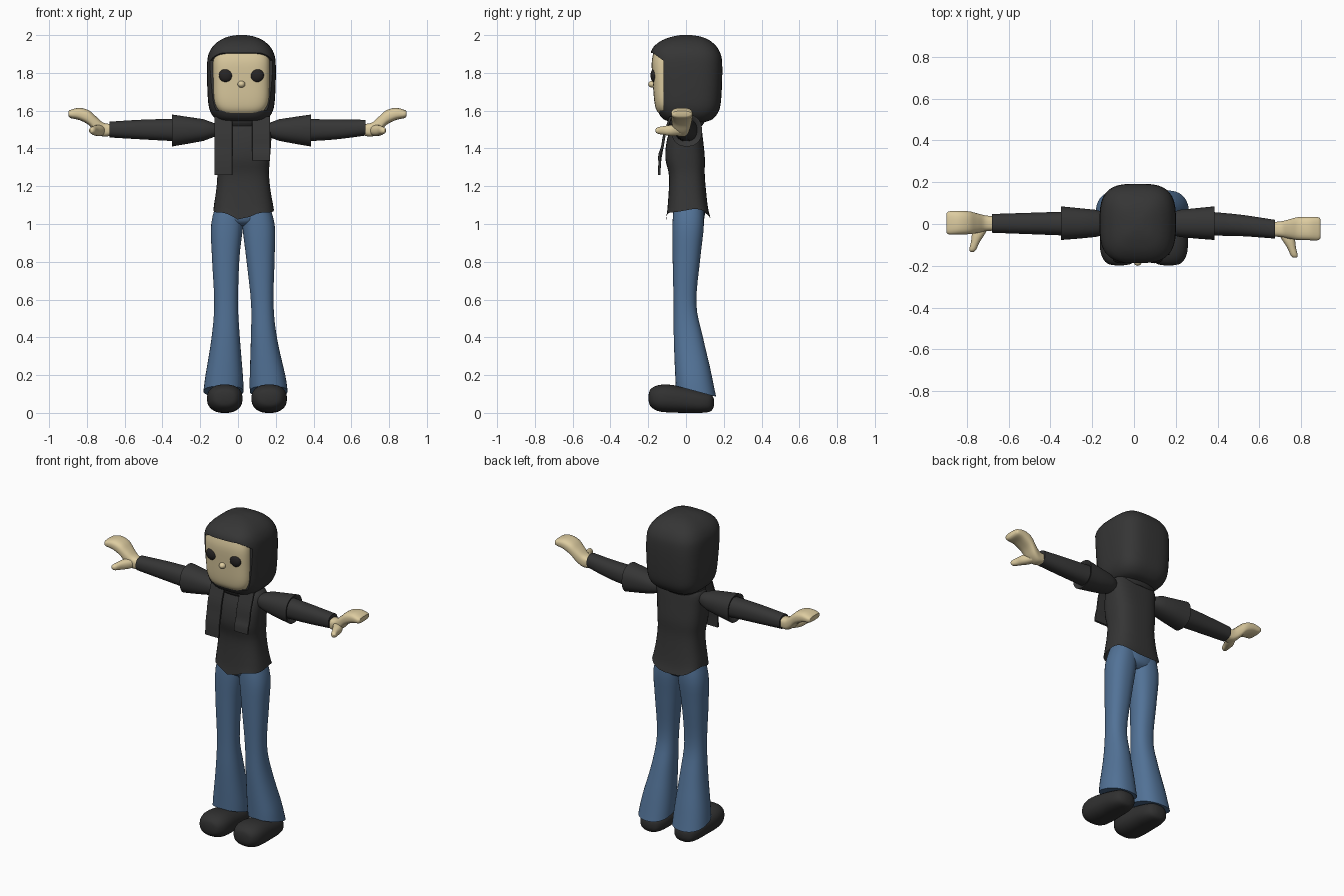
import bpy, bmesh, math
from mathutils import Vector

if "Cube" in bpy.data.objects:
    bpy.data.objects.remove(bpy.data.objects["Cube"])


def material(name, rgb):
    m = bpy.data.materials.new(name)
    m.diffuse_color = (*rgb, 1)
    m.use_nodes = True
    m.node_tree.nodes["Principled BSDF"].inputs["Base Color"].default_value = m.diffuse_color
    return m


BLACK = material("charcoal cloth", (0.036, 0.036, 0.036))
SHOE = material("shoe black", (0.03, 0.03, 0.03))
DENIM = material("denim blue", (0.085, 0.17, 0.31))
SKIN = material("skin", (0.72, 0.60, 0.35))
EYE = material("eye black", (0.02, 0.018, 0.018))


def spline(rings, steps):
    """Catmull-Rom through the ring parameters."""
    if steps == 1:
        return rings
    out = []
    for i in range(len(rings) - 1):
        a, b = rings[max(i - 1, 0)], rings[i]
        c, d = rings[i + 1], rings[min(i + 2, len(rings) - 1)]
        for k in range(steps):
            t = k / steps
            out.append([0.5 * (2 * q + (r - p) * t + (2 * p - 5 * q + 4 * r - s) * t * t
                               + (3 * q - p - 3 * r + s) * t ** 3)
                        for p, q, r, s in zip(a, b, c, d)])
    return out + [rings[-1]]


def loft(name, rings, mat, axis="z", power=2.3, steps=4, seg=32, tweak=None, open_start=False):
    """Skin of rounded sections; each ring is (along, u0, u1, v0, v1)."""
    bm = bmesh.new()
    rows = []
    for w, u0, u1, v0, v1 in spline(rings, steps):
        row = []
        for i in range(seg):
            a = 2 * math.pi * (i + 0.5) / seg
            c, s = math.cos(a), math.sin(a)
            u = (u0 + u1) / 2 + (u1 - u0) / 2 * math.copysign(abs(c) ** (2 / power), c)
            v = (v0 + v1) / 2 + (v1 - v0) / 2 * math.copysign(abs(s) ** (2 / power), s)
            p = Vector({"z": (u, v, w), "x": (w, u, v), "y": (u, w, v)}[axis])
            row.append(bm.verts.new(tweak(p) if tweak else p))
        rows.append(row)
    for lo, hi in zip(rows, rows[1:]):
        for i in range(seg):
            j = (i + 1) % seg
            bm.faces.new((lo[i], lo[j], hi[j], hi[i]))
    bm.faces.new(rows[-1])
    cap = bm.faces.new(rows[0])
    bmesh.ops.recalc_face_normals(bm, faces=bm.faces)
    if open_start:
        bm.faces.remove(cap)
    return finish(name, bm, mat)


def finish(name, bm, mat):
    me = bpy.data.meshes.new(name)
    bm.to_mesh(me)
    bm.free()
    me.materials.append(mat)
    ob = bpy.data.objects.new(name, me)
    bpy.context.collection.objects.link(ob)
    return ob


def ball(name, loc, size, mat):
    bm = bmesh.new()
    bmesh.ops.create_uvsphere(bm, u_segments=24, v_segments=14, radius=1)
    for v in bm.verts:
        v.co = Vector(a * b + c for a, b, c in zip(v.co, size, loc))
    return finish(name, bm, mat)


CX = 0.018  # body centre line


def centred(rows):
    return [(z, CX - h, CX + h, y0, y1) for z, h, y0, y1 in rows]


# hood, cut away in front for the face
hood = loft("hood", centred([
    (1.54, 0.09, -0.07, 0.10), (1.555, 0.135, -0.12, 0.14), (1.60, 0.167, -0.15, 0.175),
    (1.68, 0.179, -0.165, 0.188), (1.85, 0.182, -0.185, 0.192), (1.92, 0.165, -0.183, 0.175),
    (1.965, 0.125, -0.14, 0.135), (1.99, 0.075, -0.08, 0.085), (2.0, 0.025, -0.03, 0.03)]),
    BLACK, power=3.2, seg=40)
bm = bmesh.new()
profile = [(-0.4, 1.905), (-0.175, 1.905), (-0.12, 1.865), (-0.12, 1.60), (-0.4, 1.60)]
base = bm.faces.new([bm.verts.new((-0.5, y, z)) for y, z in profile])
ext = bmesh.ops.extrude_face_region(bm, geom=[base])["geom"]
bmesh.ops.translate(bm, vec=(1, 0, 0), verts=[g for g in ext if isinstance(g, bmesh.types.BMVert)])
bmesh.ops.recalc_face_normals(bm, faces=bm.faces)
cutter = finish("face_opening_cutter", bm, BLACK)
cutter.hide_render = True
mod = hood.modifiers.new("opening", "BOOLEAN")
mod.operation, mod.object, mod.solver = "DIFFERENCE", cutter, "EXACT"
bpy.context.view_layer.objects.active = hood
bpy.ops.object.modifier_apply(modifier="opening")
bpy.data.objects.remove(cutter)

# face, nose and eyes
loft("face", centred([
    (1.57, 0.08, -0.125, 0), (1.60, 0.122, -0.155, 0), (1.65, 0.145, -0.168, 0),
    (1.75, 0.15, -0.176, 0), (1.85, 0.151, -0.182, 0), (1.91, 0.145, -0.172, 0)]),
    SKIN, power=3.4, seg=40)
ball("nose", (CX, -0.178, 1.74), (0.02, 0.022, 0.018), SKIN)
for side in (-1, 1):
    ball("eye", (CX + 0.082 * side, -0.168, 1.787), (0.037, 0.02, 0.036), EYE)


# jacket with a ragged hem, higher at the sides
def hem(p):
    k = max(0, (1.16 - p.z) / 0.12)
    a = math.atan2(p.y - 0.01, p.x - CX)
    p.z += k * (0.05 * abs(math.cos(a)) ** 1.5 - 0.015 + 0.007 * math.sin(5 * a))
    return p


loft("jacket", [
    (1.04, -0.13, 0.19, -0.105, 0.13), (1.10, -0.125, 0.183, -0.097, 0.115),
    (1.25, -0.11, 0.165, -0.09, 0.10), (1.35, -0.12, 0.17, -0.11, 0.10),
    (1.45, -0.125, 0.177, -0.10, 0.09), (1.53, -0.125, 0.177, -0.07, 0.08),
    (1.57, -0.08, 0.13, -0.05, 0.07)],
    BLACK, power=2.9, tweak=hem, open_start=True)
loft("collar", centred([(1.52, 0.12, -0.085, 0.085), (1.545, 0.135, -0.10, 0.10),
                        (1.575, 0.12, -0.09, 0.09)]), BLACK)

# hanging scarf ends
for x0, x1, bottom in ((-0.125, -0.03, 1.26), (0.075, 0.17, 1.335)):
    drape = [(1.57, -0.08), (1.48, -0.112), (1.41, -0.125), ((1.41 + bottom) / 2, -0.138),
             (bottom, -0.142)]
    loft("scarf_end", [(z, x0, x1, y - 0.007, y + 0.007) for z, y in drape], BLACK,
         power=9, seg=24)

# arms: flared upper sleeve, forearm sleeve, hand and thumb
for s, wrist, dy, dz in ((-1, -0.68, 0.003, 0.0), (1, 0.675, -0.025, 0.01)):
    def out(d):
        return CX + s * d
    loft("upper_sleeve", [
        (out(0.12), -0.03, 0.03, 1.47, 1.525), (out(0.16), -0.052, 0.055, 1.455, 1.54),
        (out(0.20), -0.062, 0.068, 1.44, 1.555), (out(0.28), -0.07, 0.076, 1.425, 1.567),
        (out(0.368), -0.077, 0.085, 1.41, 1.58), (out(0.366), -0.068, 0.076, 1.42, 1.57),
        (out(0.345), -0.05, 0.055, 1.44, 1.55)], BLACK, axis="x", steps=1)
    e = out(0.33)
    mid = (e + wrist) / 2
    loft("forearm_sleeve", [
        (e, -0.056, 0.06, 1.437, 1.557), (mid, -0.05 + dy / 3, 0.053 + dy / 3, 1.447, 1.553),
        (wrist, -0.045 + dy, 0.045 + dy, 1.458 + dz, 1.542 + dz)], BLACK, axis="x")
    loft("hand", [(wrist + s * d, y0 + dy, y1 + dy, z0 + 1.5, z1 + 1.5) for d, y0, y1, z0, z1 in (
        (-0.02, -0.034, 0.034, -0.028, 0.03), (0.03, -0.038, 0.038, -0.038, 0.035),
        (0.07, -0.046, 0.048, -0.018, 0.068), (0.11, -0.052, 0.058, 0.024, 0.102),
        (0.16, -0.053, 0.06, 0.05, 0.115), (0.205, -0.053, 0.058, 0.06, 0.105),
        (0.217, -0.045, 0.05, 0.07, 0.098))], SKIN, axis="x", power=2.8, seg=24)
    loft("thumb", [(y + dy, wrist + s * d - r, wrist + s * d + r, 1.495 - h, 1.495 + h)
                   for y, d, r, h in ((0.01, 0.035, 0.03, 0.025), (-0.045, 0.062, 0.032, 0.029),
                                      (-0.09, 0.08, 0.021, 0.024), (-0.125, 0.092, 0.017, 0.017),
                                      (-0.136, 0.095, 0.008, 0.008))],
         SKIN, axis="y", seg=16)

# jeans
loft("jeans_seat", centred([(0.99, 0.05, -0.03, 0.06), (1.02, 0.12, -0.065, 0.095),
                            (1.10, 0.14, -0.07, 0.10), (1.18, 0.125, -0.065, 0.085)]), DENIM)


def trouser_hem(p):
    k = min(1, max(0, (0.25 - p.z) / 0.13))
    p.z -= k * 0.27 * (p.y - 0.05)
    return p


depth = [(0.115, -0.055, 0.16), (0.2, -0.058, 0.138), (0.4, -0.065, 0.09), (0.58, -0.066, 0.055),
         (0.82, -0.071, 0.076), (1.0, -0.072, 0.095), (1.14, -0.06, 0.085)]
legs = {-1: [(-0.183, 0.03), (-0.172, 0.026), (-0.14, 0.01), (-0.126, 0.0),
             (-0.138, 0.008), (-0.142, 0.028), (-0.105, 0.03)],
        1: [(0.062, 0.263), (0.062, 0.25), (0.068, 0.206), (0.069, 0.188),
            (0.043, 0.194), (0.022, 0.194), (0.02, 0.15)]}
for s, widths in legs.items():
    loft("trouser_leg", [(z, x0, x1, y0, y1) for (z, y0, y1), (x0, x1) in zip(depth, widths)],
         DENIM, tweak=trouser_hem)

# shoes
for x in (-0.07, 0.165):
    loft("shoe", [(y, x - h, x + h, z0, z1) for y, h, z0, z1 in (
        (-0.198, 0.02, 0.065, 0.095), (-0.188, 0.06, 0.035, 0.125), (-0.15, 0.086, 0.01, 0.146),
        (-0.09, 0.094, 0.002, 0.15), (0.0, 0.088, 0.0, 0.135), (0.08, 0.08, 0.0, 0.115),
        (0.13, 0.06, 0.008, 0.10), (0.148, 0.025, 0.035, 0.075))], SHOE, axis="y", power=2.4)

# smooth shading with sharp edges kept
bpy.ops.object.select_all(action="SELECT")
bpy.context.view_layer.objects.active = hood
bpy.ops.object.shade_smooth_by_angle(angle=math.radians(42))
